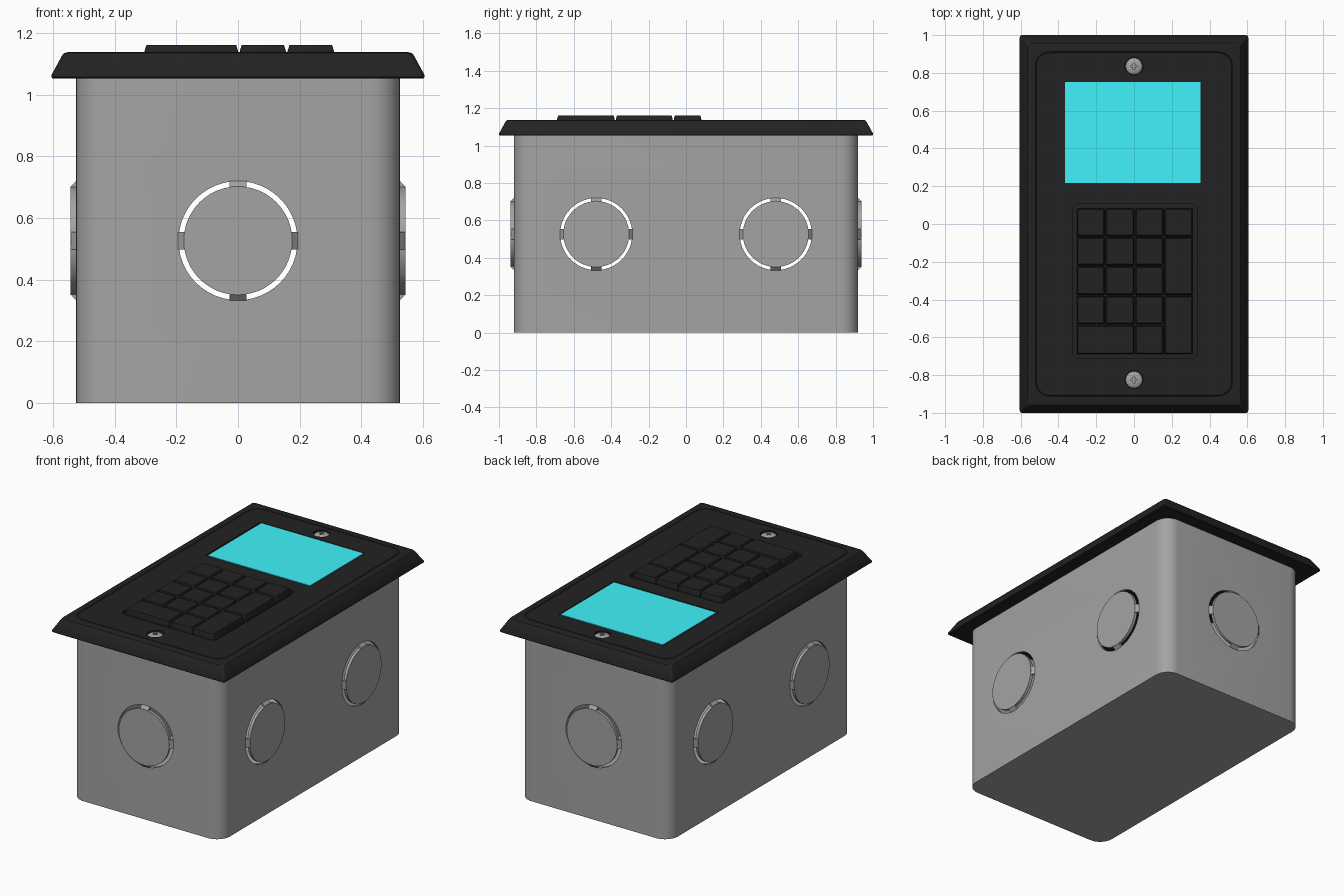
import bpy, bmesh
from math import sin, cos, pi, radians
from mathutils import Matrix, Vector

if "Cube" in bpy.data.objects:
    bpy.data.objects.remove(bpy.data.objects["Cube"])


def material(name, rgb):
    m = bpy.data.materials.new(name)
    m.diffuse_color = (*rgb, 1)
    m.use_nodes = True
    m.node_tree.nodes["Principled BSDF"].inputs["Base Color"].default_value = m.diffuse_color
    return m


BLACK = material("black_plastic", (0.016, 0.016, 0.016))
CYAN = material("lit_screen", (0.05, 0.9, 0.96))
METAL = material("grey_metal", (0.37, 0.37, 0.37))


def finish(bm, name, mat=None):
    bmesh.ops.recalc_face_normals(bm, faces=bm.faces)
    me = bpy.data.meshes.new(name)
    bm.to_mesh(me)
    bm.free()
    ob = bpy.data.objects.new(name, me)
    bpy.context.collection.objects.link(ob)
    if mat:
        me.materials.append(mat)
    return ob


def smooth(ob):
    bpy.ops.object.select_all(action='DESELECT')
    ob.select_set(True)
    bpy.context.view_layer.objects.active = ob
    bpy.ops.object.shade_smooth_by_angle(angle=radians(30))


def loft(name, rings, centre=(0, 0), mat=None, seg=8):
    """Skin a stack of rounded rectangles (half_x, half_y, radius, z), capped at both ends."""
    bm = bmesh.new()
    prev = first = None
    for hx, hy, r, z in rings:
        ring = []
        for q, (sx, sy) in enumerate([(1, 1), (-1, 1), (-1, -1), (1, -1)]):
            for i in range(seg + 1):
                a = (q + i / seg) * pi / 2
                ring.append(bm.verts.new((centre[0] + sx * (hx - r) + r * cos(a),
                                          centre[1] + sy * (hy - r) + r * sin(a), z)))
        n = len(ring)
        if prev:
            for i in range(n):
                bm.faces.new((prev[i], prev[(i + 1) % n], ring[(i + 1) % n], ring[i]))
        else:
            first = ring
        prev = ring
    bm.faces.new(first[::-1])
    bm.faces.new(prev)
    return finish(bm, name, mat)


def cylinder(name, r, depth, matrix, mat=None, seg=48):
    bm = bmesh.new()
    bmesh.ops.create_cone(bm, cap_ends=True, segments=seg, radius1=r, radius2=r,
                          depth=depth, matrix=matrix)
    return finish(bm, name, mat)


def cut(ob, cutters):
    for c in cutters:
        c.data.materials.append(ob.data.materials[0])
        mod = ob.modifiers.new("cut", 'BOOLEAN')
        mod.operation, mod.solver, mod.object = 'DIFFERENCE', 'EXACT', c
        bpy.context.view_layer.objects.active = ob
        bpy.ops.object.modifier_apply(modifier=mod.name)
        bpy.data.objects.remove(c)


# Hollow back box, skinned from inner floor up, over the rim and down the outside
T = 0.018
box = loft("wall_box", [(0.525 - T, 0.92 - T, 0.07, T), (0.525 - T, 0.92 - T, 0.07, 1.06),
                        (0.525, 0.92, 0.09, 1.06), (0.525, 0.92, 0.09, 0)], mat=METAL)

# Knockouts: hole in the wall, pushed-out disc and four slanted tabs
spots = [((s * 0.525, y), 0 if s > 0 else pi) for s in (1, -1) for y in (-0.48, 0.48)]
spots += [((0, s * 0.92), s * pi / 2) for s in (1, -1)]
for n, ((x, y), turn) in enumerate(spots):
    frame = (Matrix.Translation((x, y, 0.527)) @ Matrix.Rotation(turn, 4, 'Z')
             @ Matrix.Rotation(pi / 2, 4, 'Y'))
    cut(box, [cylinder("hole_cutter", 0.193, 0.1, frame)])
    disc = cylinder(f"knockout_disc_{n}", 0.176, T,
                    frame @ Matrix.Translation((0, 0, T / 2)), METAL)
    smooth(disc)
    bm = bmesh.new()
    for k in range(4):
        tab = bmesh.ops.create_cube(bm, size=1)["verts"]
        for v in tab:
            outer, up = v.co.x > 0, v.co.z > 0
            local = Vector((0.194 if outer else 0.174, v.co.y * 0.056,
                            (0 if outer else T) - (0 if up else T)))
            v.co = frame @ Matrix.Rotation(k * pi / 2, 4, 'Z') @ local
    finish(bm, f"knockout_tabs_{n}", METAL)
smooth(box)

# Cover plate with sloped rim and a fine groove around the face
plate = loft("cover_plate", [
    (0.6, 0.995, 0.012, 1.053), (0.605, 1.0, 0.014, 1.057), (0.605, 1.0, 0.014, 1.064),
    (0.57, 0.965, 0.02, 1.128), (0.564, 0.959, 0.02, 1.135), (0.553, 0.948, 0.02, 1.138),
    (0.522, 0.912, 0.075, 1.138), (0.520, 0.910, 0.073, 1.135),
    (0.518, 0.908, 0.071, 1.135), (0.516, 0.906, 0.069, 1.138)], mat=BLACK)
SCREWS = (0.835, -0.825)
cut(plate, [
    loft("keypad_cutter", [(0.33, 0.408, 0.03, 1.12), (0.33, 0.408, 0.03, 1.2)], (0.005, -0.303)),
    loft("screen_cutter", [(0.366, 0.275, 0.004, 1.134), (0.366, 0.275, 0.004, 1.2)], (-0.008, 0.483)),
] + [cylinder("screw_cutter", 0.048, 0.04, Matrix.Translation((0, y, 1.145))) for y in SCREWS])
smooth(plate)

# Display
loft("screen", [(0.358, 0.268, 0.002, 1.12), (0.358, 0.268, 0.002, 1.138)],
     (-0.006, 0.484), CYAN, seg=2)

# Keypad: grid lines and the cells each key spans (col from, col to, row from, row to)
xs = [-0.306, -0.153, 0.003, 0.158, 0.314]
ys = [0.085, -0.068, -0.222, -0.378, -0.533, -0.692]
keys = [(c, c + 1, r, r + 1) for r in range(4) for c in range(3)]
keys += [(0, 2, 4, 5), (2, 3, 4, 5), (3, 4, 0, 1), (3, 4, 1, 3), (3, 4, 3, 5)]
for n, (c0, c1, r0, r1) in enumerate(keys):
    hx, hy = (xs[c1] - xs[c0]) / 2 - 0.003, (ys[r0] - ys[r1]) / 2 - 0.003
    key = loft(f"key_{n}", [(hx, hy, 0.005, 1.115), (hx, hy, 0.005, 1.142),
                            (hx - 0.006, hy - 0.006, 0.005, 1.162)],
               ((xs[c0] + xs[c1]) / 2, (ys[r0] + ys[r1]) / 2), BLACK, seg=3)
    smooth(key)

# Domed screws with a cross recess
for n, y in enumerate(SCREWS):
    head = loft(f"screw_{n}", [(r, r, r, z) for r, z in
                               [(0.044, 1.12), (0.044, 1.128), (0.038, 1.133),
                                (0.028, 1.136), (0.016, 1.138)]], (0, y), METAL)
    cut(head, [loft("slot_cutter", [(a, b, 0.001, 1.127), (a, b, 0.001, 1.16)], (0, y), seg=1)
               for a, b in ((0.017, 0.004), (0.004, 0.017))])
    smooth(head)
